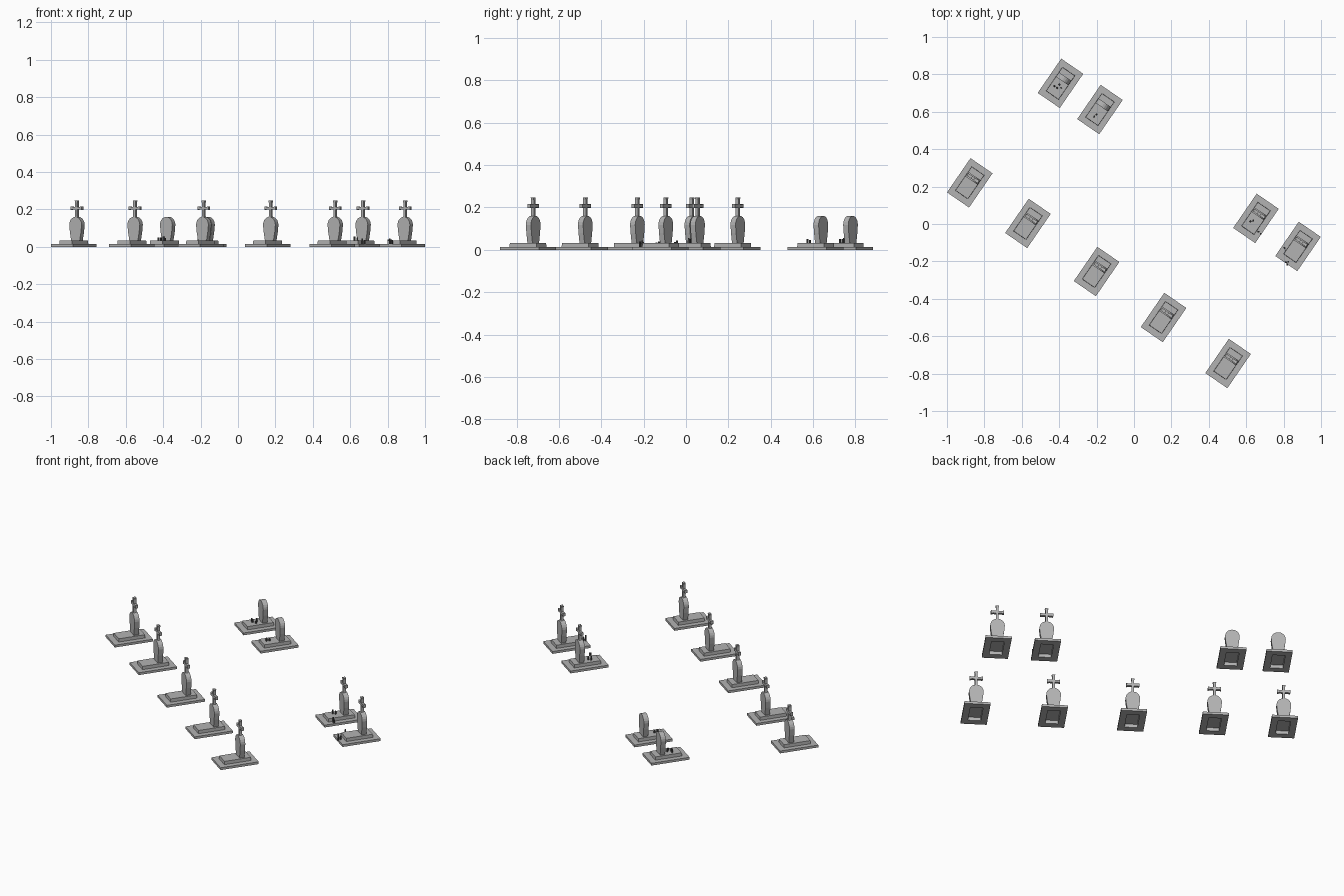
import bpy, bmesh, math
from mathutils import Matrix, Vector

if "Cube" in bpy.data.objects:
    bpy.data.objects.remove(bpy.data.objects["Cube"])

ANGLE = math.radians(-34.5)


def material(name, v):
    m = bpy.data.materials.new(name)
    m.diffuse_color = (v, v, v, 1)
    m.use_nodes = True
    m.node_tree.nodes["Principled BSDF"].inputs["Base Color"].default_value = m.diffuse_color
    return m


STONE = material("grey_stone", 0.45)
DARK = material("dark_candle", 0.09)


def add_object(name, bm, mat, matrix):
    bmesh.ops.recalc_face_normals(bm, faces=bm.faces)
    me = bpy.data.meshes.new(name)
    bm.to_mesh(me)
    bm.free()
    me.materials.append(mat)
    ob = bpy.data.objects.new(name, me)
    ob.matrix_world = matrix
    bpy.context.collection.objects.link(ob)
    return ob


def stepped_slab(steps):
    """Concentric rectangles (width, length, z) joined into one closed shell."""
    bm = bmesh.new()
    rings = [[bm.verts.new((sx * w / 2, sy * l / 2, z))
              for sx, sy in ((-1, -1), (1, -1), (1, 1), (-1, 1))]
             for w, l, z in steps]
    for a, b in zip(rings, rings[1:]):
        for i in range(4):
            j = (i + 1) % 4
            bm.faces.new((a[i], a[j], b[j], b[i]))
    bm.faces.new(rings[0])
    bm.faces.new(rings[-1])
    return bm


def extruded(outline, depth, y):
    """Closed x/z outline given thickness along y."""
    bm = bmesh.new()
    face = bm.faces.new([bm.verts.new((x, y - depth / 2, z)) for x, z in outline])
    out = bmesh.ops.extrude_face_region(bm, geom=[face])
    verts = [v for v in out["geom"] if isinstance(v, bmesh.types.BMVert)]
    bmesh.ops.translate(bm, verts=verts, vec=(0, depth, 0))
    return bm


def headstone_outline():
    # narrow foot, wider shoulders, round arch
    pts = [(-0.027, 0.03), (0.027, 0.03), (0.036, 0.08)]
    for i in range(11):
        a = math.pi * i / 10
        pts.append((0.040 * math.cos(a), 0.118 + 0.042 * math.sin(a)))
    return pts + [(-0.036, 0.08)]


def cross_outline():
    # four slightly flared arms around the crossing point
    n, f, zc = 0.007, 0.0095, 0.207
    pts = []
    for k, length in enumerate((0.036, 0.040, 0.036, 0.055)):
        c, s = math.cos(k * math.pi / 2), math.sin(k * math.pi / 2)
        for u, v in ((n, -n), (length - 0.012, -n), (length, -f),
                     (length, f), (length - 0.012, n)):
            pts.append((u * c - v * s, zc + u * s + v * c))
    return pts


SLAB = [(0.07, 0.14, 0.020), (0.07, 0.14, 0), (0.143, 0.222, 0),
        (0.143, 0.222, 0.014), (0.082, 0.155, 0.014), (0.080, 0.153, 0.033)]

# Graves: centre x, centre y, has a cross
GRAVES = [(-0.878, 0.22, True), (-0.567, 0.003, True), (-0.20, -0.254, True),
          (0.158, -0.50, True), (0.503, -0.746, True), (0.652, 0.03, True),
          (0.877, -0.12, True), (-0.393, 0.752, False), (-0.182, 0.612, False)]

for x, y, has_cross in GRAVES:
    place = Matrix.Translation((x, y, 0)) @ Matrix.Rotation(ANGLE, 4, 'Z')
    add_object("grave_slab", stepped_slab(SLAB), STONE, place)
    add_object("headstone", extruded(headstone_outline(), 0.029, 0.03), STONE, place)
    if has_cross:
        add_object("cross", extruded(cross_outline(), 0.016, 0.03), STONE, place)

# Candles: x, y, standing height, length
CANDLES = [(-0.425, 0.738, 0.033, 0.018), (-0.398, 0.746, 0.033, 0.022),
           (-0.39, 0.728, 0.033, 0.014), (-0.412, 0.727, 0.033, 0.018),
           (-0.212, 0.574, 0.033, 0.018), (-0.20, 0.585, 0.033, 0.014),
           (0.623, 0.013, 0.033, 0.022), (0.638, 0.018, 0.033, 0.018),
           (0.665, -0.042, 0.014, 0.030), (0.678, -0.052, 0.014, 0.022),
           (0.805, -0.128, 0.014, 0.026), (0.813, -0.140, 0.014, 0.02),
           (0.812, -0.205, 0.014, 0.030), (0.825, -0.202, 0.014, 0.022),
           (0.820, -0.217, 0.014, 0.026)]

for x, y, z, h in CANDLES:
    bm = bmesh.new()
    bmesh.ops.create_cone(bm, cap_ends=True, segments=8, radius1=0.005,
                          radius2=0.0045, depth=h)
    add_object("candle", bm, DARK, Matrix.Translation((x, y, z + h / 2)))
